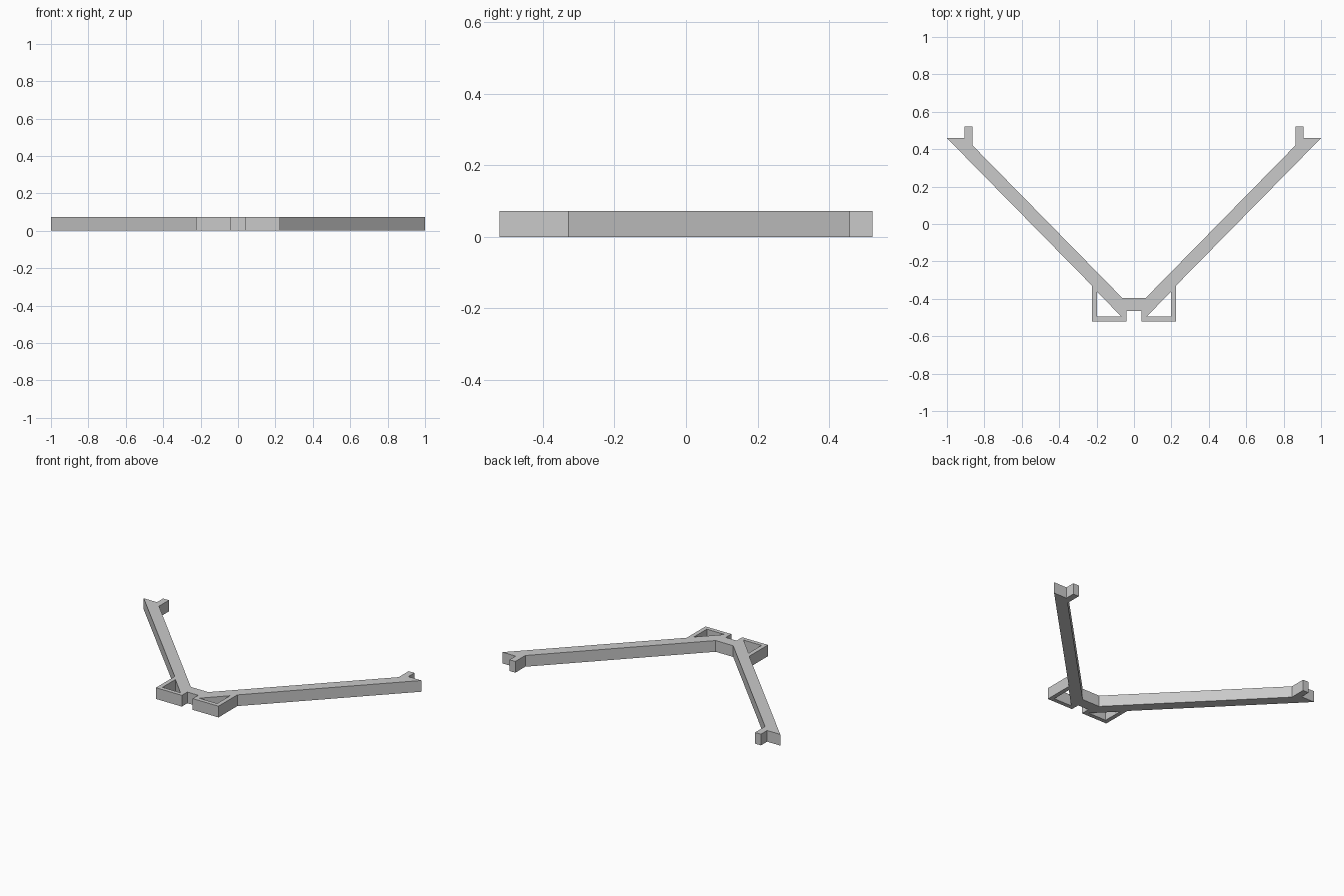
import bpy
import bmesh

cube = bpy.data.objects.get("Cube")
if cube:
    bpy.data.objects.remove(cube, do_unlink=True)

HEIGHT = 0.073

# Plain grey material
grey = bpy.data.materials.new("light_grey")
grey.use_nodes = True
colour = (0.59, 0.59, 0.59, 1)
grey.diffuse_color = colour
grey.node_tree.nodes["Principled BSDF"].inputs["Base Color"].default_value = colour

# Left half of the outline, from the bridge's back edge round to its front edge
half = [
    (0.063, -0.395), (0.863, 0.42),                                # inner side of arm
    (0.863, 0.522), (0.905, 0.522), (0.905, 0.459), (1.0, 0.459),  # end tab and tip
    (0.225, -0.329), (0.225, -0.522),                              # outer side, bracket
    (0.039, -0.522), (0.039, -0.465),                              # bracket foot, bridge
]
# Triangular opening in the bracket
opening = [(0.197, -0.495), (0.197, -0.362), (0.068, -0.495)]


def mirror(points):
    return [(-x, y) for x, y in reversed(points)]


def add_loop(curve, points):
    spline = curve.splines.new("POLY")
    spline.points.add(len(points) - 1)
    for p, (x, y) in zip(spline.points, points):
        p.co = (x, y, 0, 1)
    spline.use_cyclic_u = True
    spline.use_smooth = False


# Filled, extruded plan of both arms, bridge and brackets
curve = bpy.data.curves.new("v_frame_plan", "CURVE")
curve.dimensions = "2D"
curve.fill_mode = "BOTH"
curve.extrude = HEIGHT / 2
for loop in (half + mirror(half), opening, mirror(opening)):
    add_loop(curve, loop)

frame = bpy.data.objects.new("v_frame", curve)
bpy.context.collection.objects.link(frame)
bpy.ops.object.select_all(action="DESELECT")
frame.select_set(True)
bpy.context.view_layer.objects.active = frame
bpy.ops.object.convert(target="MESH")
frame = bpy.context.view_layer.objects.active
frame.name = "v_frame"

# Weld into one flat-faced solid standing on the ground
bm = bmesh.new()
bm.from_mesh(frame.data)
bmesh.ops.remove_doubles(bm, verts=bm.verts, dist=0.0005)
bmesh.ops.recalc_face_normals(bm, faces=bm.faces)
bmesh.ops.translate(bm, verts=bm.verts, vec=(0, 0, HEIGHT / 2))
for face in bm.faces:
    face.smooth = False
    face.material_index = 0
bm.to_mesh(frame.data)
bm.free()
frame.data.materials.clear()
frame.data.materials.append(grey)
